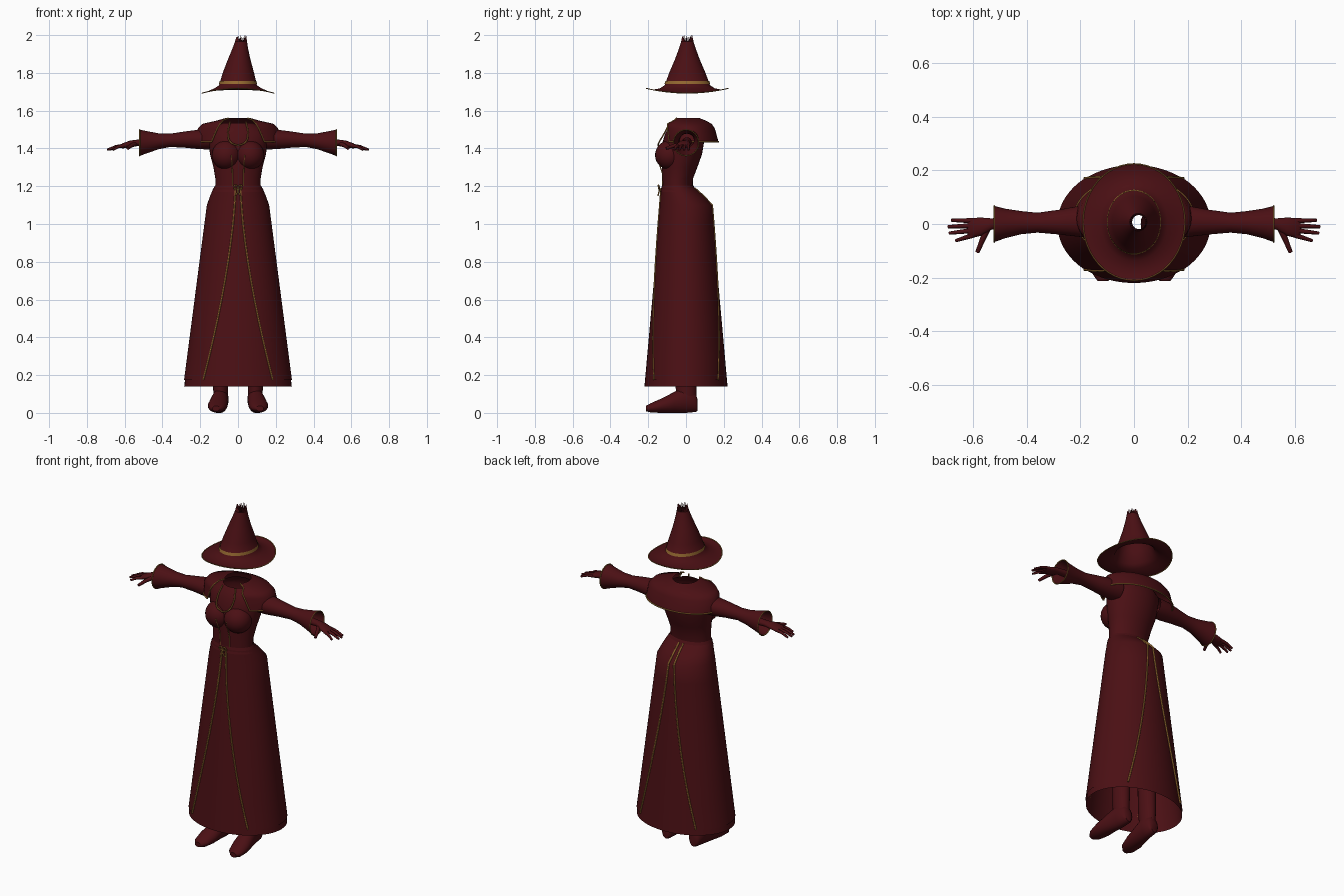
import bpy, bmesh
from math import sin, cos, pi, asin, sqrt

if "Cube" in bpy.data.objects:
    bpy.data.objects.remove(bpy.data.objects["Cube"])


def material(name, rgb):
    m = bpy.data.materials.new(name)
    m.use_nodes = True
    m.diffuse_color = (*rgb, 1)
    bsdf = m.node_tree.nodes["Principled BSDF"]
    bsdf.inputs["Base Color"].default_value = (*rgb, 1)
    bsdf.inputs["Roughness"].default_value = 0.8
    return m


RED = material("dark red cloth", (0.07, 0.005, 0.007))
GOLD = material("gold trim", (0.3, 0.14, 0.03))


def place(name, data, mat, mirror):
    obj = bpy.data.objects.new(name, data)
    bpy.context.collection.objects.link(obj)
    data.materials.append(mat)
    if mirror:
        mod = obj.modifiers.new("Mirror", 'MIRROR')
        mod.merge_threshold = 0.0005
    return obj


def skin(name, rows, mat, closed=True, caps=False, mirror=False):
    """Bridge rows of points into one surface."""
    bm = bmesh.new()
    grid = [[bm.verts.new(p) for p in row] for row in rows]
    n = len(grid[0])
    for a, b in zip(grid, grid[1:]):
        for i in range(n if closed else n - 1):
            j = (i + 1) % n
            bm.faces.new((a[i], a[j], b[j], b[i]))
    if caps:
        bm.faces.new(grid[0])
        bm.faces.new(grid[-1])
    bmesh.ops.recalc_face_normals(bm, faces=bm.faces)
    me = bpy.data.meshes.new(name)
    bm.to_mesh(me)
    bm.free()
    return place(name, me, mat, mirror)


def loft(name, rings, mat=RED, axis='z', n=32, **kw):
    """Ellipse rings: two centre values, position along the axis, two radii."""
    rows = []
    for c1, c2, t, r1, r2 in rings:
        row = []
        for i in range(n):
            a = 2 * pi * i / n
            u, v = c1 + r1 * cos(a), c2 + r2 * sin(a)
            row.append({'x': (t, u, v), 'y': (u, t, v), 'z': (u, v, t)}[axis])
        rows.append(row)
    return skin(name, rows, mat, **kw)


def tube(name, pts, r, mat=GOLD, mirror=True, taper=1.0, smooth=False, cyclic=False):
    cu = bpy.data.curves.new(name, 'CURVE')
    cu.dimensions = '3D'
    cu.bevel_depth = r
    cu.bevel_resolution = 2
    cu.use_fill_caps = True
    sp = cu.splines.new('BEZIER' if smooth else 'POLY')
    items = sp.bezier_points if smooth else sp.points
    items.add(len(pts) - 1)
    for i, (item, p) in enumerate(zip(items, pts)):
        item.co = p if smooth else (*p, 1)
        item.radius = 1 + (taper - 1) * i / (len(pts) - 1)
        if smooth:
            item.handle_left_type = item.handle_right_type = 'AUTO'
    sp.use_cyclic_u = cyclic
    return place(name, cu, mat, mirror)


def half_panel(name, levels, n=24):
    """Mirrored cloth half; levels hold cy, z, rx, ry, front gap, back gap."""
    rows = []
    for cy, z, rx, ry, front, back in levels:
        a0 = -pi / 2 + asin(front / rx)
        a1 = pi / 2 - asin(back / rx)
        angles = [a0 + (a1 - a0) * i / n for i in range(n + 1)]
        rows.append([(rx * cos(a), cy + ry * sin(a), z) for a in angles])
    skin(name, rows, RED, closed=False, mirror=True)
    return rows


# Hat: open crown with a frayed tip, saddle-shaped brim, band and edge trim
def hat_row(z, rx, ry, droop, lean, n=48):
    return [(lean + rx * cos(a), 0.007 + ry * sin(a), z - droop * cos(a) ** 2)
            for a in (2 * pi * i / n for i in range(n))]


rim = hat_row(1.718, 0.19, 0.217, 0.025, 0)
hat = [rim, hat_row(1.71, 0.165, 0.19, 0.009, 0), hat_row(1.718, 0.125, 0.145, 0, 0),
       hat_row(1.735, 0.1, 0.12, 0, 0), hat_row(1.80, 0.083, 0.096, 0, 0.002),
       hat_row(1.87, 0.06, 0.066, 0, 0.006), hat_row(1.93, 0.041, 0.044, 0, 0.012),
       hat_row(1.965, 0.032, 0.033, 0, 0.016)]
fray = [(x, y, z + (0.035 if i % 2 else -0.01) * (1 - 0.3 * (i % 3 == 0)))
        for i, (x, y, z) in enumerate(hat_row(1.965, 0.025, 0.026, 0, 0.018))]
skin("hat", hat + [fray], RED)
skin("hat_band", [hat_row(1.741, 0.101, 0.121, 0, 0),
                  hat_row(1.757, 0.098, 0.116, 0, 0)], GOLD)
tube("hat_brim_trim", rim, 0.0025, mirror=False, cyclic=True)

# Bodice
torso = [(1.18, 0.12, -0.125, 0.035), (1.24, 0.12, -0.127, 0.037),
         (1.30, 0.13, -0.128, 0.06), (1.37, 0.148, -0.13, 0.085),
         (1.43, 0.156, -0.125, 0.095), (1.48, 0.16, -0.11, 0.095),
         (1.51, 0.13, -0.095, 0.085), (1.535, 0.08, -0.075, 0.07)]
loft("bodice", [(0, (f + b) / 2, z, rx, (b - f) / 2) for z, rx, f, b in torso])

bm = bmesh.new()
bmesh.ops.create_uvsphere(bm, u_segments=24, v_segments=14, radius=0.077)
bmesh.ops.translate(bm, verts=bm.verts, vec=(0.062, -0.087, 1.365))
me = bpy.data.meshes.new("bust")
bm.to_mesh(me)
bm.free()
place("bust", me, RED, True)

tube("bodice_lacing", [(0.03, -0.122, 1.19), (0.03, -0.125, 1.27),
                       (0.032, -0.142, 1.32), (0.034, -0.16, 1.365)], 0.003)
tube("neck_loop", [(0.042, -0.085, 1.54), (0.053, -0.115, 1.48),
                   (0.038, -0.143, 1.432), (0, -0.148, 1.415)], 0.004, smooth=True)

# Capelet with raised collar
cape = half_panel("capelet", [
    (0, 1.56, 0.069, 0.073, 0.05, 0), (0.005, 1.548, 0.11, 0.098, 0.08, 0),
    (0.012, 1.53, 0.19, 0.125, 0.095, 0), (0.018, 1.505, 0.213, 0.135, 0.11, 0),
    (0.025, 1.435, 0.222, 0.147, 0.14, 0)])
tube("capelet_front_trim", [row[0] for row in cape], 0.004)
tube("capelet_hem_trim", cape[-1], 0.004)

# Sleeves, cuffs and hands
cuff = (0, 1.43, 0.52, 0.067, 0.069)
loft("sleeve", [(0.01, 1.45, 0.13, 0.06, 0.055), (0.01, 1.448, 0.2, 0.058, 0.052),
                (0.007, 1.447, 0.28, 0.046, 0.043), (0.005, 1.443, 0.36, 0.037, 0.035),
                (0.005, 1.438, 0.42, 0.043, 0.042), (0.002, 1.433, 0.48, 0.055, 0.058),
                cuff], axis='x', mirror=True)
tube("cuff_trim", [(0.52, 0.067 * cos(a), 1.43 + 0.069 * sin(a))
                   for a in (2 * pi * i / 24 for i in range(24))], 0.003, cyclic=True)
loft("hand", [(0.005, 1.435, 0.4, 0.026, 0.024), (0, 1.43, 0.53, 0.021, 0.017),
              (-0.01, 1.424, 0.57, 0.034, 0.018), (-0.016, 1.414, 0.61, 0.038, 0.014),
              (-0.016, 1.411, 0.62, 0.03, 0.009)], axis='x', n=16, caps=True, mirror=True)
for i, (tip_x, tip_y) in enumerate([(0.68, 0.014), (0.692, -0.01), (0.688, -0.034), (0.663, -0.062)]):
    y = 0.012 - 0.018 * i
    tube(f"finger_{i + 1}", [(0.6, y, 1.416), ((0.6 + tip_x) / 2, (y + tip_y) / 2, 1.41),
                             (tip_x, tip_y, 1.393)], 0.01, RED, taper=0.6)
tube("thumb", [(0.545, -0.015, 1.424), (0.565, -0.06, 1.415), (0.583, -0.105, 1.4)],
     0.013, RED, taper=0.6)

# Skirt: inner layer, then split outer panels with trimmed edges
def skirt_size(z):
    t = (1.1 - z) / 0.96
    return 0.16 + 0.125 * t, 0.134 + 0.086 * t


waist = [(-0.043, 1.19, 0.125, 0.084), (-0.022, 1.15, 0.142, 0.108)]
heights = [1.1, 1.0, 0.9, 0.8, 0.7, 0.6, 0.5, 0.4, 0.3, 0.175]
levels = waist + [(0, z, *skirt_size(z)) for z in heights]
loft("underskirt", [(0, *lv) for lv in levels + [(0, 0.14, *skirt_size(0.14))]], n=48)
loft("waistband", [(0, -0.044, 1.205, 0.122, 0.083), (0, -0.04, 1.17, 0.137, 0.096)])

outer = []
for cy, z, rx, ry in levels:
    gap = 0.014 + 0.17 * ((1.19 - z) / 1.015) ** 1.55
    outer.append((cy, z, rx + 0.005, ry + 0.005, gap, gap))
panel = half_panel("overskirt", outer, 32)
tube("overskirt_front_trim", [row[0] for row in panel], 0.005)
tube("overskirt_back_trim", [row[-1] for row in panel], 0.005)

# Waist knot
tube("waist_knot", [(0, -0.14, 1.19), (0.014, -0.146, 1.205), (0.02, -0.144, 1.19),
                    (0, -0.142, 1.18), (0.014, -0.148, 1.15)], 0.004, smooth=True)

# Legs and boots
loft("leg", [(0.092, 0.005, 0.05, 0.036, 0.048), (0.092, 0, 0.14, 0.04, 0.056),
             (0.09, 0, 0.4, 0.05, 0.055), (0.085, 0, 0.9, 0.06, 0.07)], n=24, mirror=True)
loft("boot", [(0.09, 0.04, 0.062, 0.022, 0.03), (0.09, 0.055, 0.05, 0.036, 0.05),
              (0.092, 0.07, 0, 0.042, 0.07), (0.1, 0.056, -0.06, 0.047, 0.056),
              (0.108, 0.038, -0.13, 0.052, 0.038), (0.113, 0.027, -0.185, 0.042, 0.025),
              (0.116, 0.023, -0.212, 0.02, 0.014)], axis='y', n=24, caps=True, mirror=True)

# Smooth shading with sharp creases kept
for obj in bpy.context.scene.objects:
    obj.select_set(obj.type == 'MESH')
    if obj.type == 'MESH':
        bpy.context.view_layer.objects.active = obj
bpy.ops.object.shade_smooth_by_angle(angle=0.9)
